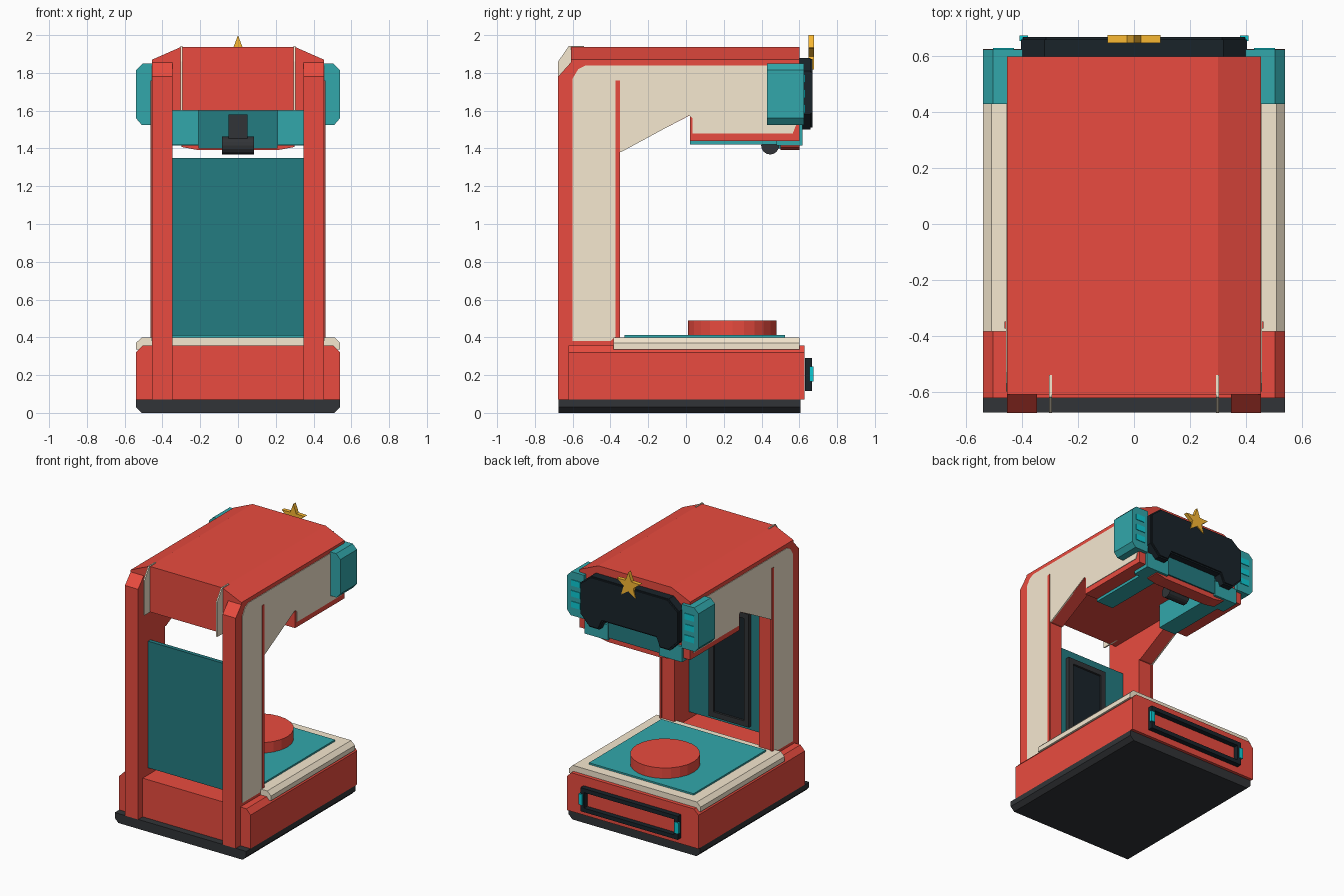
import bpy, bmesh, math

COL = {"red": (0.82, 0.071, 0.05, 1), "teal": (0.032, 0.39, 0.41, 1), "dark_teal": (0.017, 0.20, 0.222, 1),
       "cream": (0.92, 0.81, 0.63, 1), "black": (0.010, 0.017, 0.023, 1),
       "grey": (0.031, 0.034, 0.038, 1), "gold": (0.95, 0.48, 0.033, 1),
       "cyan": (0.004, 0.60, 0.66, 1)}
MATS = {}
for n, c in COL.items():
    MATS[n] = bpy.data.materials.new(n)
    MATS[n].diffuse_color = c


def prism(name, axis, pts, lo, hi, col):
    """Extrude a 2D profile along x (points y,z), y (points x,z) or z (points x,y)."""
    def place(p, t):
        return {"x": (t, p[0], p[1]), "y": (p[0], t, p[1]), "z": (p[0], p[1], t)}[axis]
    bm = bmesh.new()
    a = [bm.verts.new(place(p, lo)) for p in pts]
    b = [bm.verts.new(place(p, hi)) for p in pts]
    bm.faces.new(a)
    bm.faces.new(b[::-1])
    n = len(pts)
    for i in range(n):
        bm.faces.new((a[i], a[(i + 1) % n], b[(i + 1) % n], b[i]))
    bmesh.ops.recalc_face_normals(bm, faces=bm.faces)
    me = bpy.data.meshes.new(name)
    bm.to_mesh(me)
    bm.free()
    me.materials.append(MATS[col])
    ob = bpy.data.objects.new(name, me)
    bpy.context.collection.objects.link(ob)
    return ob


def box(name, x0, x1, y0, y1, z0, z1, col):
    return prism(name, "z", [(x0, y0), (x1, y0), (x1, y1), (x0, y1)], z0, z1, col)


def sym(half):
    """Complete a right-hand x,z half profile by mirroring."""
    return half + [(-x, z) for x, z in reversed(half)]


def circle(cx, cy, r, n):
    return [(cx + r * math.cos(2 * math.pi * i / n), cy + r * math.sin(2 * math.pi * i / n)) for i in range(n)]


def frame(name, hx, z0, z1, w, y0, y1, col):
    """Rectangular ring made of four bars."""
    box(name + "_top", -hx, hx, y0, y1, z1 - w, z1, col)
    box(name + "_bottom", -hx, hx, y0, y1, z0, z0 + w, col)
    for s in (-1, 1):
        x0, x1 = sorted((s * hx, s * (hx - w)))
        box(name + "_side", x0, x1, y0, y1, z0 + w, z1 - w, col)


# Base: foot, body, tray, plate and round platform
prism("base_foot", "y", sym([(0.51, 0.0), (0.54, 0.03), (0.54, 0.07)]), -0.675, 0.605, "grey")
prism("base_body", "y", sym([(0.54, 0.07), (0.54, 0.32), (0.505, 0.357)]), -0.623, 0.627, "red")
prism("tray", "y", sym([(0.54, 0.335), (0.54, 0.37), (0.51, 0.40)]), -0.385, 0.60, "cream")
box("tray_plate", -0.43, 0.43, -0.325, 0.525, 0.40, 0.412, "teal")
prism("round_platform", "z", circle(0, 0.245, 0.235, 24), 0.41, 0.49, "red")

# Slot on the base end
frame("base_slot_frame", 0.40, 0.115, 0.29, 0.03, 0.63, 0.668, "black")

# Panel between the columns, with its screen
box("back_panel", -0.347, 0.347, -0.56, -0.53, 0.41, 1.35, "dark_teal")
box("back_screen", -0.13, 0.13, -0.53, -0.515, 0.47, 1.25, "black")
frame("back_screen_frame", 0.165, 0.44, 1.28, 0.04, -0.53, -0.50, "grey")

# Arm roof
prism("arm_roof", "y", sym([(0.35, 1.60), (0.35, 1.85), (0.455, 1.85), (0.455, 1.87), (0.30, 1.938)]),
      -0.61, 0.60, "red")

side = [(-0.677, 0.07), (-0.677, 1.78), (-0.61, 1.855), (0.60, 1.855), (0.60, 1.44), (0.02, 1.44),
        (0.02, 1.575), (-0.345, 1.385), (-0.36, 1.385), (-0.36, 0.07)]
inlay = [(-0.60, 0.38), (-0.40, 0.38), (-0.372, 0.405), (-0.372, 1.38), (-0.345, 1.38), (0.015, 1.575),
         (0.035, 1.56), (0.035, 1.48), (0.565, 1.48), (0.585, 1.53), (0.585, 1.84), (-0.53, 1.84),
         (-0.57, 1.82), (-0.60, 1.77)]
fin = [(-0.60, 1.60), (-0.677, 1.60), (-0.677, 1.86), (-0.62, 1.943), (-0.54, 1.943), (-0.54, 1.60)]
ear = [(0.40, 1.85), (0.505, 1.85), (0.54, 1.815), (0.54, 1.56), (0.51, 1.525), (0.40, 1.525)]

for s, tag in ((1, "right"), (-1, "left")):
    def sbox(name, x0, x1, *rest):
        lo, hi = sorted((s * x0, s * x1))
        box(name + "_" + tag, lo, hi, *rest)
    # Side frames with inlays, ribs and fins
    prism("side_frame_" + tag, "x", side, s * 0.347, s * 0.455, "red")
    prism("side_inlay_" + tag, "x", inlay, s * 0.45, s * 0.459, "cream")
    sbox("side_rib", 0.45, 0.463, -0.374, -0.35, 0.40, 1.76, "red")
    prism("top_fin_" + tag, "x", fin, s * 0.294, s * 0.304, "cream")
    # Head ears with lights
    prism("head_ear_" + tag, "y", [(s * x, z) for x, z in ear], 0.43, 0.625, "teal")
    for z in (1.61, 1.69, 1.77):
        sbox("ear_light", 0.43, 0.505, 0.62, 0.63, z - 0.022, z + 0.022, "cyan")
    # Rails and chin under the arm
    sbox("arm_rail", 0.21, 0.35, 0.02, 0.60, 1.42, 1.60, "teal")
    sbox("chin_block", 0.21, 0.40, 0.48, 0.618, 1.415, 1.53, "teal")
    sbox("base_light", 0.38, 0.41, 0.655, 0.675, 0.165, 0.245, "cyan")

# Chin between the rails
box("chin_plate", -0.21, 0.21, 0.49, 0.53, 1.40, 1.60, "dark_teal")
box("chin_bridge", -0.21, 0.21, 0.53, 0.61, 1.43, 1.60, "dark_teal")
prism("chin_pad", "y", sym([(0.22, 1.393), (0.30, 1.408), (0.30, 1.43)]), 0.50, 0.60, "red")

# Head face with a notch, and its raised screen
prism("head_face", "y", sym([(0.22, 1.57), (0.25, 1.50), (0.33, 1.50), (0.405, 1.58), (0.405, 1.81), (0.32, 1.88)]),
      0.60, 0.66, "black")
prism("head_screen", "y", sym([(0.225, 1.58), (0.255, 1.51), (0.325, 1.51), (0.398, 1.585), (0.398, 1.805),
                               (0.315, 1.873)]), 0.655, 0.67, "black")

# Nozzle
box("nozzle_post", -0.05, 0.05, 0.42, 0.47, 1.43, 1.58, "grey")
box("nozzle_mount", -0.04, 0.04, 0.465, 0.495, 1.47, 1.56, "grey")
prism("nozzle_roller", "x", circle(0.445, 1.415, 0.047, 16), -0.085, 0.085, "grey")

# Star ornament
star = [((0.1 if i % 2 == 0 else 0.042) * math.sin(i * math.pi / 5),
         1.90 + (0.1 if i % 2 == 0 else 0.042) * math.cos(i * math.pi / 5)) for i in range(10)]
prism("star", "y", star, 0.648, 0.677, "gold")
